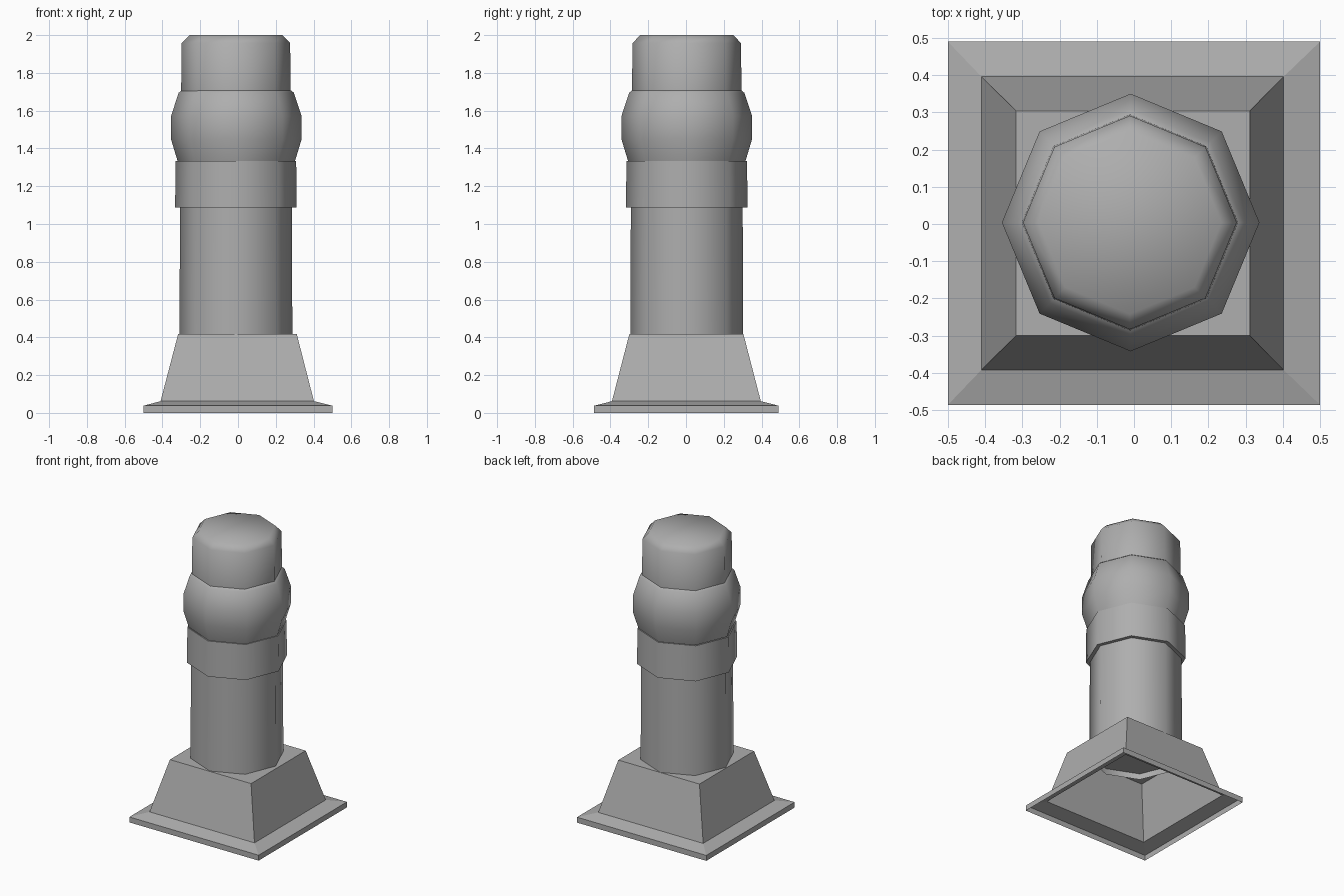
import bpy, bmesh
from math import sin, cos, pi, radians

if "Cube" in bpy.data.objects:
    bpy.data.objects.remove(bpy.data.objects["Cube"])

CX, CY = -0.011, 0.004  # the column sits slightly off centre

# Dark grey stone
stone = bpy.data.materials.new("dark_grey")
stone.diffuse_color = (0.424, 0.424, 0.424, 1.0)
stone.use_nodes = True
stone.node_tree.nodes["Principled BSDF"].inputs["Base Color"].default_value = stone.diffuse_color


def make_object(name, rings, cap=False, smooth=False):
    """Skin a stack of equal-length rings, optionally closing the last one."""
    bm = bmesh.new()
    loops = [[bm.verts.new(p) for p in ring] for ring in rings]
    n = len(loops[0])
    for a, b in zip(loops, loops[1:]):
        for i in range(n):
            j = (i + 1) % n
            bm.faces.new((a[i], a[j], b[j], b[i]))
    if cap:
        bm.faces.new(loops[-1])
    mesh = bpy.data.meshes.new(name)
    bm.to_mesh(mesh)
    bm.free()
    mesh.materials.append(stone)
    obj = bpy.data.objects.new(name, mesh)
    bpy.context.collection.objects.link(obj)
    if smooth:
        bpy.ops.object.select_all(action='DESELECT')
        obj.select_set(True)
        bpy.context.view_layer.objects.active = obj
        bpy.ops.object.shade_smooth_by_angle(angle=radians(50))
    return obj


def rect(x, y, z, cx=0.0):
    return [(cx + sx * x, sy * y + 0.002, z)
            for sx, sy in ((-1, -1), (1, -1), (1, 1), (-1, 1))]


def octagon(r, z, cx):
    return [(cx + r * cos(i * pi / 4), CY + r * sin(i * pi / 4), z)
            for i in range(8)]


def turned(name, profile, cap=False, cx=CX):
    return make_object(name, [octagon(r, z, cx) for r, z in profile], cap, True)


# Square base: open underneath, thin flange, tapered block, flat top
make_object("base", [
    rect(0.50, 0.488, 0.0),
    rect(0.50, 0.488, 0.038),
    rect(0.406, 0.394, 0.062, -0.004),
    rect(0.314, 0.302, 0.417, -0.003),
], cap=True)

# Eight-sided column parts
turned("shaft", [(0.299, 0.375), (0.296, 1.09)])
turned("collar", [(0.296, 1.087), (0.322, 1.087), (0.319, 1.334), (0.311, 1.334)])
turned("bulge", [(0.311, 1.334), (0.346, 1.45), (0.346, 1.57),
                 (0.305, 1.695), (0.288, 1.708)], cx=-0.009)
turned("top_drum", [(0.290, 1.70), (0.287, 1.958), (0.246, 2.0)], cap=True)
